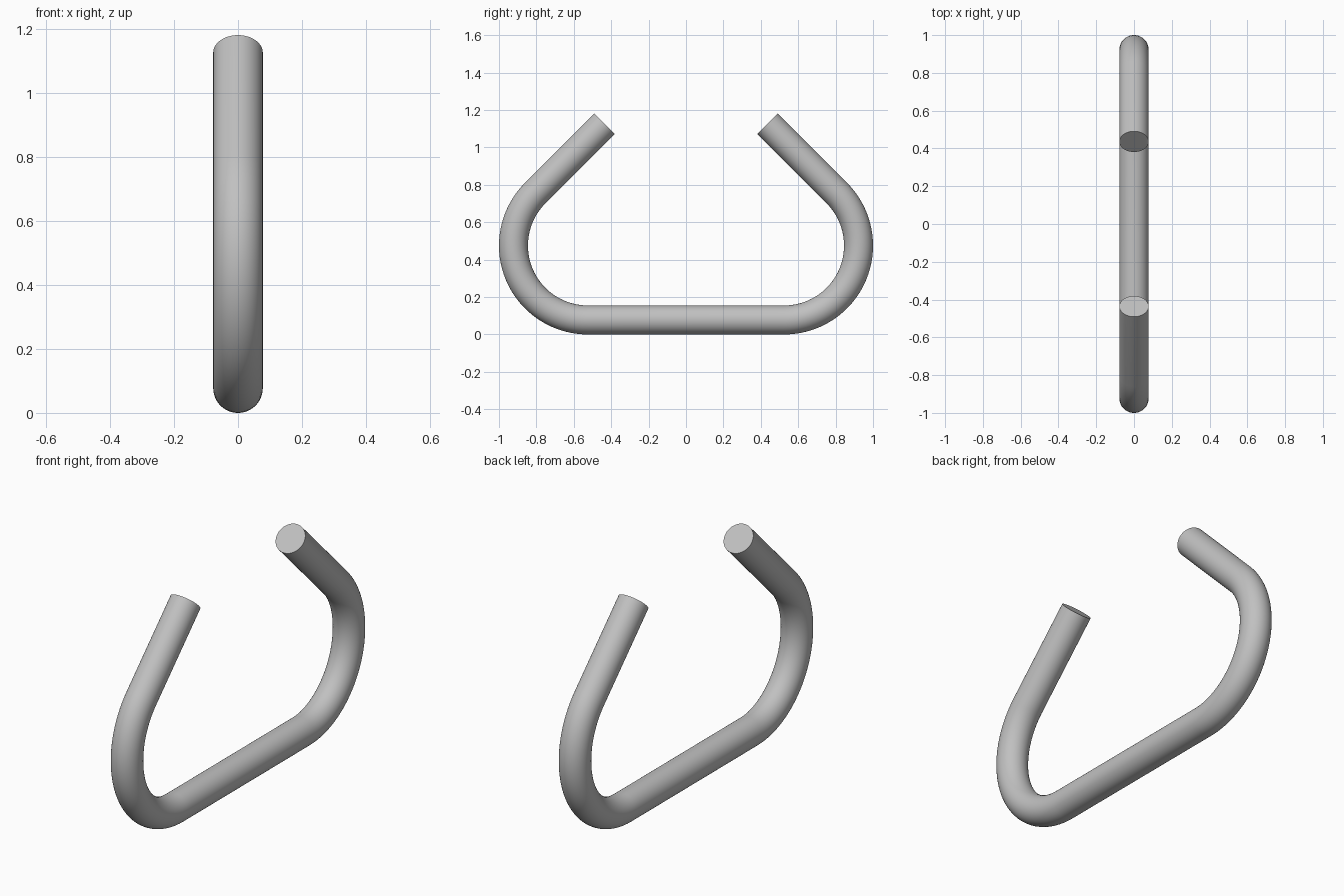
import bpy, bmesh, math
from mathutils import Vector

if "Cube" in bpy.data.objects:
    bpy.data.objects.remove(bpy.data.objects["Cube"])

TUBE_R = 0.0775          # bar radius
BEND_R = 0.3975          # centreline radius of the bends
BEND_Y, BEND_Z = 0.525, 0.475
SIDES, STEPS = 64, 36

# Half of the centreline: (y, z, direction angle), from the bottom run to the tip
half = []
for i in range(STEPS + 1):
    a = math.radians(135) * i / STEPS
    half.append((BEND_Y + BEND_R * math.sin(a), BEND_Z - BEND_R * math.cos(a), a))
y, z, a = half[-1]
reach = y - 0.436
half.append((y - reach, z + reach, a))

# Mirror the half to get the whole path
path = [(-y, z, -a) for y, z, a in reversed(half)] + half

# Sweep a circle along the path
bm = bmesh.new()
rings = []
for y, z, a in path:
    normal = Vector((0, -math.sin(a), math.cos(a)))
    ring = []
    for k in range(SIDES):
        t = 2 * math.pi * k / SIDES
        offset = Vector((math.cos(t), 0, 0)) + normal * math.sin(t)
        ring.append(bm.verts.new(Vector((0, y, z)) + offset * TUBE_R))
    rings.append(ring)
for r0, r1 in zip(rings, rings[1:]):
    for k in range(SIDES):
        n = (k + 1) % SIDES
        bm.faces.new((r0[k], r0[n], r1[n], r1[k]))

# Flat end caps
bm.faces.new(rings[0])
bm.faces.new(rings[-1])
bmesh.ops.recalc_face_normals(bm, faces=bm.faces)

mesh = bpy.data.meshes.new("bent_bar")
bm.to_mesh(mesh)
bm.free()
bar = bpy.data.objects.new("bent_bar", mesh)
bpy.context.collection.objects.link(bar)

# Plain grey metal
grey = bpy.data.materials.new("grey metal")
grey.diffuse_color = (0.53, 0.53, 0.53, 1)
grey.use_nodes = True
grey.node_tree.nodes["Principled BSDF"].inputs["Base Color"].default_value = grey.diffuse_color
mesh.materials.append(grey)

bpy.context.view_layer.objects.active = bar
bar.select_set(True)
bpy.ops.object.shade_smooth_by_angle(angle=math.radians(35))
